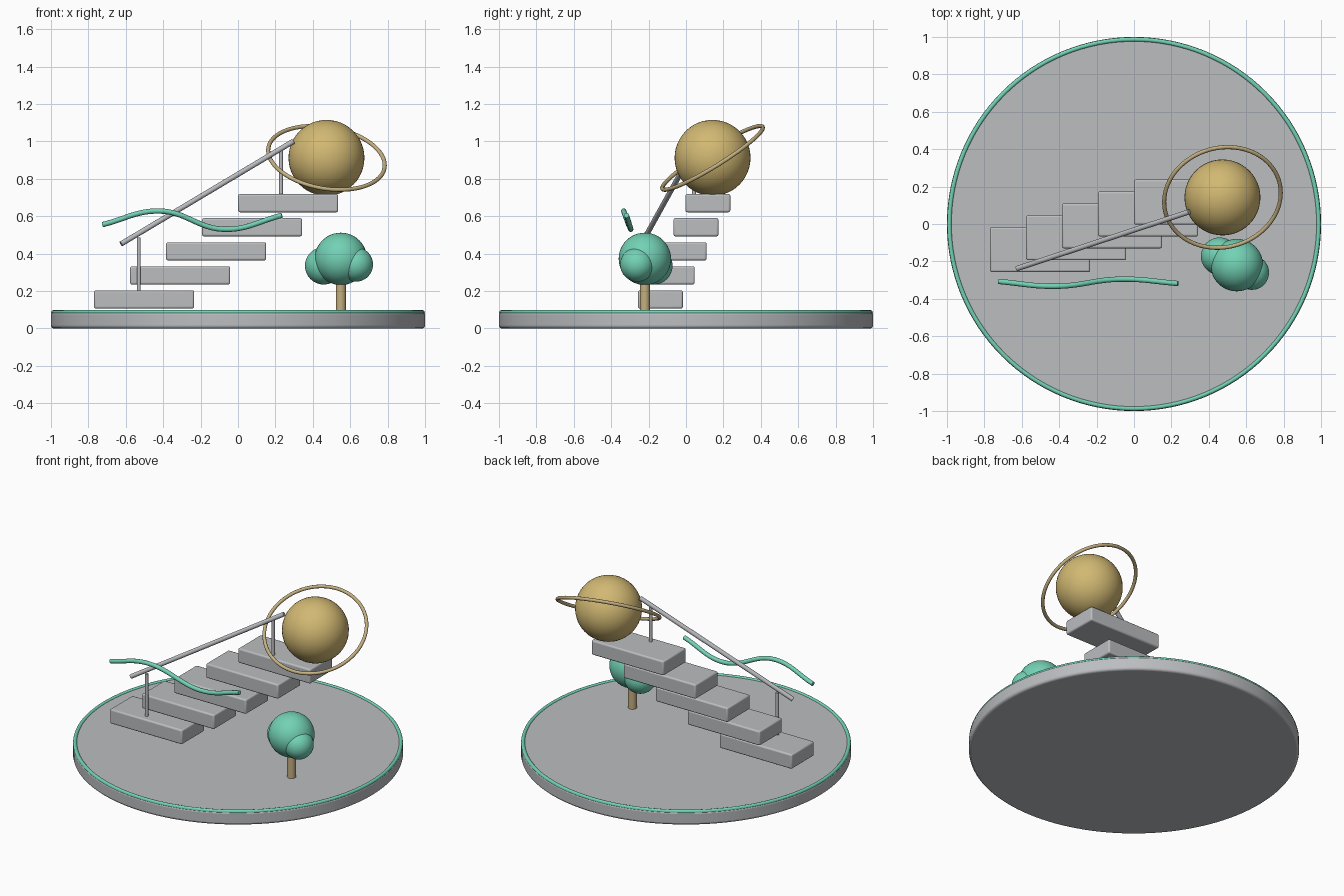
import bpy
from math import radians
from mathutils import Vector

if "Cube" in bpy.data.objects:
    bpy.data.objects.remove(bpy.data.objects["Cube"])


def material(name, rgb):
    m = bpy.data.materials.new(name)
    m.use_nodes = True
    m.diffuse_color = (*rgb, 1)
    m.node_tree.nodes["Principled BSDF"].inputs["Base Color"].default_value = (*rgb, 1)
    return m


GREY = material("stone grey", (0.50, 0.51, 0.53))
GREEN = material("mint green", (0.17, 0.64, 0.46))
GOLD = material("gold", (0.64, 0.48, 0.17))
TAN = material("tan", (0.55, 0.43, 0.22))


def finish(name, mat, bevel=0, smooth=True):
    ob = bpy.context.object
    ob.name = name
    ob.data.materials.append(mat)
    if smooth:
        bpy.ops.object.shade_smooth_by_angle(angle=radians(35))
    if bevel:
        mod = ob.modifiers.new("Bevel", "BEVEL")
        mod.width = bevel
        mod.segments = 3
        mod.limit_method = "ANGLE"
    return ob


def ball(name, loc, radius, mat):
    bpy.ops.mesh.primitive_uv_sphere_add(segments=48, ring_count=24, radius=radius, location=loc)
    return finish(name, mat)


def rod(name, start, end, radius, mat, bevel=0, sides=24):
    a, b = Vector(start), Vector(end)
    bpy.ops.mesh.primitive_cylinder_add(vertices=sides, radius=radius, depth=(b - a).length,
                                        location=(a + b) / 2)
    bpy.context.object.rotation_euler = (b - a).to_track_quat("Z", "Y").to_euler()
    return finish(name, mat, bevel)


def hoop(name, loc, normal, major, minor, mat):
    bpy.ops.mesh.primitive_torus_add(major_segments=128, minor_segments=12,
                                     major_radius=major, minor_radius=minor, location=loc)
    bpy.context.object.rotation_euler = Vector(normal).to_track_quat("Z", "Y").to_euler()
    return finish(name, mat)


# Round base with a coloured rim
rod("base", (0, 0, 0), (0, 0, 0.09), 1.0, GREY, bevel=0.015, sides=128)
hoop("base_rim", (0, 0, 0.086), (0, 0, 1), 0.987, 0.012, GREEN)

# Floating steps
for i in range(5):
    bpy.ops.mesh.primitive_cube_add(size=1, location=(-0.502 + 0.1925 * i,
                                                      -0.137 + 0.0635 * i,
                                                      0.155 + 0.1287 * i))
    bpy.context.object.scale = (0.535, 0.24, 0.097)
    bpy.ops.object.transform_apply(location=False, rotation=False, scale=True)
    finish(f"step_{i + 1}", GREY, bevel=0.01)

# Handrail and posts
rod("handrail", (-0.625, -0.238, 0.452), (0.295, 0.065, 1.0), 0.014, GREY)
rod("lower_post", (-0.53, -0.207, 0.2), (-0.53, -0.207, 0.485), 0.01, GREY)
rod("upper_post", (0.23, 0.043, 0.7), (0.23, 0.043, 0.96), 0.01, GREY)

# Ringed sphere on the top step
centre = (0.473, 0.142, 0.912)
ball("planet", centre, 0.203, GOLD)
hoop("planet_ring", centre, (0.148, -0.52, 0.841), 0.315, 0.011, TAN)

# Tree
rod("tree_trunk", (0.55, -0.22, 0.088), (0.55, -0.22, 0.3), 0.027, TAN)
ball("tree_crown", (0.55, -0.22, 0.372), 0.14, GREEN)
ball("tree_crown_left", (0.63, -0.26, 0.342), 0.092, GREEN)
ball("tree_crown_right", (0.458, -0.172, 0.335), 0.1, GREEN)

# Wavy ribbon
curve = bpy.data.curves.new("ribbon", "CURVE")
curve.dimensions = "3D"
curve.bevel_depth = 0.014
curve.bevel_resolution = 4
curve.resolution_u = 16
curve.use_fill_caps = True
points = [(-0.725, -0.307, 0.555), (-0.42, -0.333, 0.628),
          (-0.07, -0.295, 0.53), (0.235, -0.318, 0.605)]
spline = curve.splines.new("BEZIER")
spline.bezier_points.add(len(points) - 1)
for bp, co in zip(spline.bezier_points, points):
    bp.co = co
    bp.handle_left_type = bp.handle_right_type = "AUTO"
curve.materials.append(GREEN)
bpy.context.collection.objects.link(bpy.data.objects.new("ribbon", curve))
